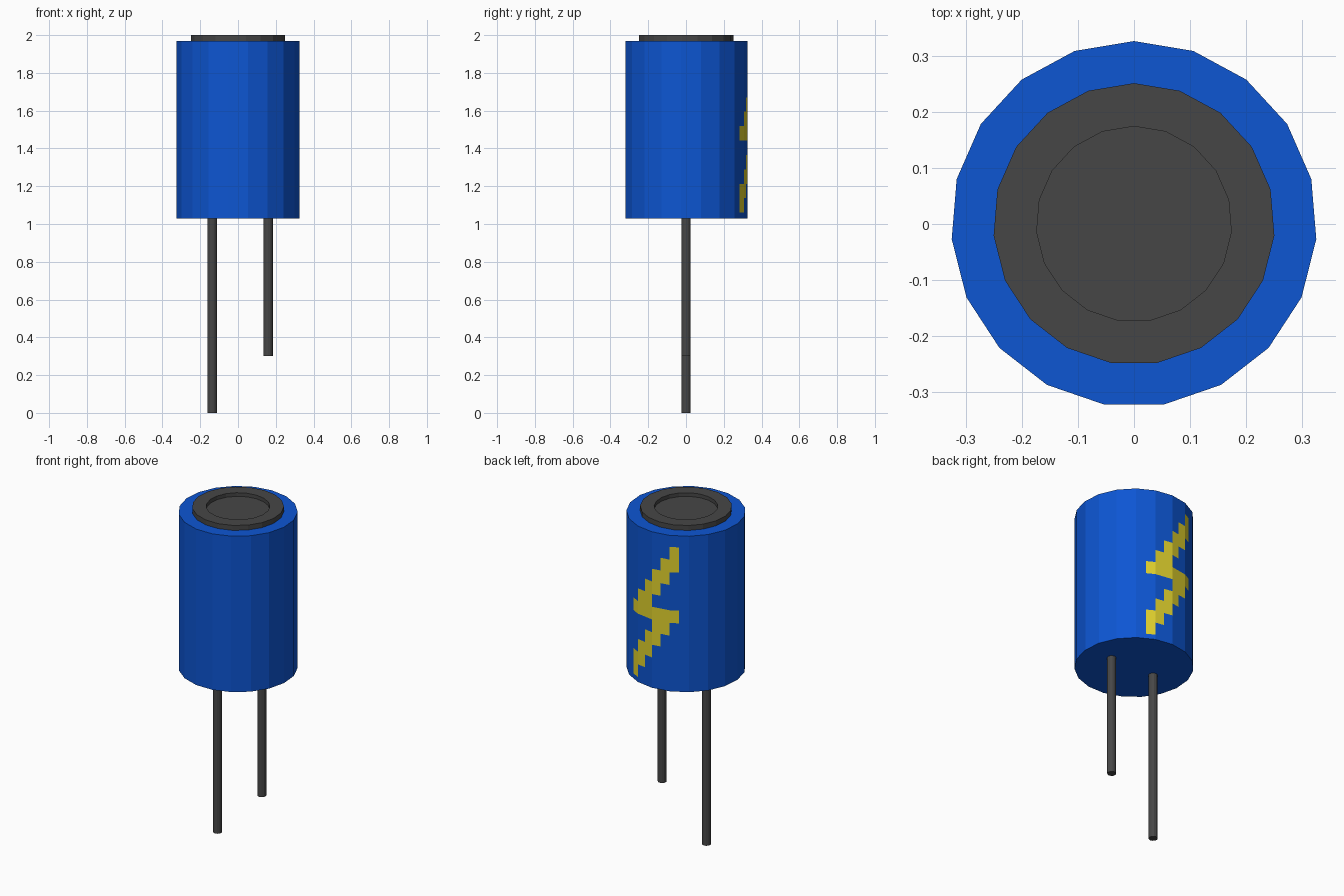
import bpy, bmesh, math

if "Cube" in bpy.data.objects:
    bpy.data.objects.remove(bpy.data.objects["Cube"])

SIDES = 19


def material(name, rgb):
    m = bpy.data.materials.new(name)
    m.diffuse_color = (*rgb, 1)
    m.use_nodes = True
    m.node_tree.nodes["Principled BSDF"].inputs["Base Color"].default_value = m.diffuse_color
    return m


blue = material("blue", (0.004, 0.092, 0.65))
grey = material("dark grey", (0.062, 0.062, 0.062))
yellow = material("yellow", (0.76, 0.65, 0.027))


def lathe(profile, sides, cx=0.0):
    """Spin (radius, z) points round z, first corner on +y, both ends capped."""
    bm = bmesh.new()
    rings = []
    for r, z in profile:
        angles = [2 * math.pi * i / sides for i in range(sides)]
        rings.append([bm.verts.new((cx - r * math.sin(a), r * math.cos(a), z)) for a in angles])
    for low, high in zip(rings, rings[1:]):
        for i in range(sides):
            j = (i + 1) % sides
            bm.faces.new((low[i], low[j], high[j], high[i]))
    bm.faces.new(rings[0][::-1])
    bm.faces.new(rings[-1])
    bmesh.ops.recalc_face_normals(bm, faces=bm.faces[:])
    return bm


def finish(bm, name, *mats):
    mesh = bpy.data.meshes.new(name)
    bm.to_mesh(mesh)
    bm.free()
    for m in mats:
        mesh.materials.append(m)
    obj = bpy.data.objects.new(name, mesh)
    bpy.context.collection.objects.link(obj)
    return obj


# Body, with a stepped bolt cut into its back faces
BOLT_LOW, BOLT_HIGH, ROWS = 1.06, 1.90, 11
COL = 0.053
ROW = (BOLT_HIGH - BOLT_LOW) / ROWS
body = lathe([(0.326, 1.03), (0.326, 1.97)], SIDES)


def back_faces():
    return [f for f in body.faces if f.normal.y > 0.8]


def cut(co, no):
    faces = back_faces()
    geom = faces + list({e for f in faces for e in f.edges}) + list({v for f in faces for v in f.verts})
    bmesh.ops.bisect_plane(body, geom=geom, plane_co=co, plane_no=no, dist=1e-5)
    body.normal_update()


body.normal_update()
for x in (-0.153, -COL, COL, 0.153):
    cut((x, 0, 0), (1, 0, 0))
for k in range(ROWS + 1):
    cut((0, 0, BOLT_LOW + k * ROW), (0, 0, 1))


def in_bolt(i, j):
    """Column i from -x, row j from the top: two diagonals and a crossbar."""
    if not (0 <= i <= 5 and 0 <= j < ROWS) or (i, j) in ((0, 4), (5, 6)):
        return False
    return j - i in (0, 1, 4, 5) or j == 5


for f in back_faces():
    c = f.calc_center_median()
    if in_bolt(math.floor(c.x / COL) + 3, math.floor((BOLT_HIGH - c.z) / ROW)):
        f.material_index = 1
finish(body, "body", blue, yellow)

# Top cap with a shallow recess
finish(lathe([(0.251, 1.96), (0.251, 2.0), (0.174, 2.0), (0.174, 1.978)], SIDES), "top_cap", grey)

# Long and short leads
for name, x, z in (("long_lead", -0.136, 0.0), ("short_lead", 0.159, 0.3)):
    finish(lathe([(0.025, z), (0.025, 1.04)], 12, x), name, grey)
